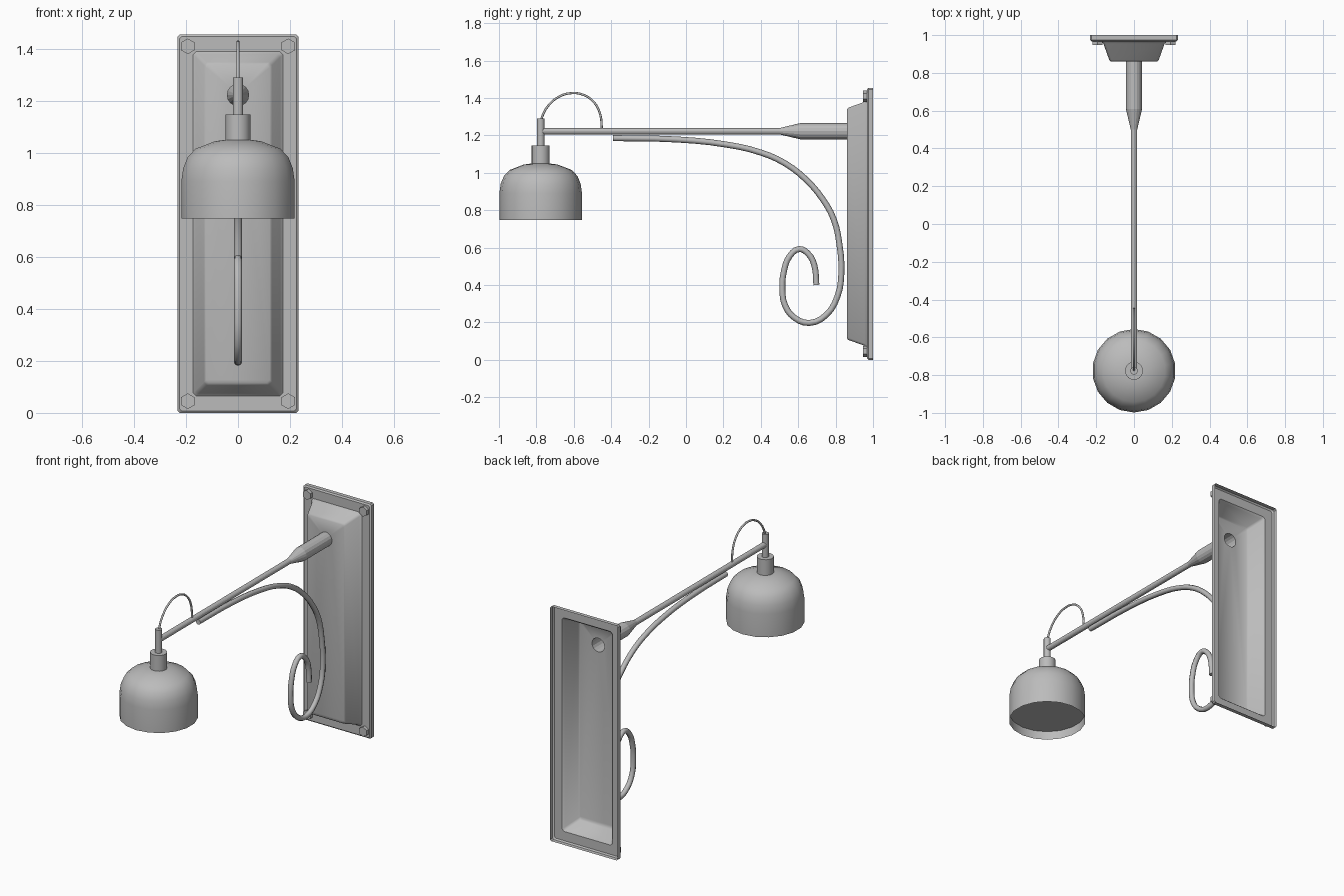
import bpy
import bmesh
import math
from mathutils import Matrix, Vector

cube = bpy.data.objects.get("Cube")
if cube:
    bpy.data.objects.remove(cube, do_unlink=True)

metal = bpy.data.materials.new("grey_metal")
metal.use_nodes = True
GREY = (0.5, 0.5, 0.5, 1)
metal.diffuse_color = GREY
metal.node_tree.nodes["Principled BSDF"].inputs["Base Color"].default_value = GREY

LAMP_Y, ARM_Z, MID_Z = -0.777, 1.222, 0.727


def finish(obj, angle=35):
    obj.data.materials.clear()
    obj.data.materials.append(metal)
    bpy.ops.object.select_all(action="DESELECT")
    obj.select_set(True)
    bpy.context.view_layer.objects.active = obj
    if obj.type == "CURVE":
        bpy.ops.object.convert(target="MESH")
    bpy.ops.object.shade_smooth_by_angle(angle=math.radians(angle))
    return obj


def add_mesh(name, bm, angle=35):
    mesh = bpy.data.meshes.new(name)
    bm.to_mesh(mesh)
    bm.free()
    obj = bpy.data.objects.new(name, mesh)
    bpy.context.collection.objects.link(obj)
    return finish(obj, angle)


def bridge(bm, a, b):
    n = len(a)
    for i in range(n):
        j = (i + 1) % n
        bm.faces.new((a[i], a[j], b[j], b[i]))


def lathe(name, profile, sides, matrix, caps=(True, True), angle=35):
    """Revolve (radius, height) points about z, then place with a matrix."""
    bm = bmesh.new()
    rings = []
    for r, h in profile:
        angles = [math.tau * i / sides for i in range(sides)]
        rings.append([bm.verts.new((r * math.sin(t), -r * math.cos(t), h)) for t in angles])
    for a, b in zip(rings, rings[1:]):
        bridge(bm, a, b)
    if caps[0]:
        bm.faces.new(rings[0][::-1])
    if caps[1]:
        bm.faces.new(rings[-1])
    bm.transform(matrix)
    return add_mesh(name, bm, angle)


def tube(name, points, radius):
    """Round bar following (y, z) points in the middle plane."""
    curve = bpy.data.curves.new(name, "CURVE")
    curve.dimensions = "3D"
    curve.bevel_depth = radius
    curve.bevel_resolution = 2
    curve.use_fill_caps = True
    curve.resolution_u = 3
    spline = curve.splines.new("BEZIER")
    spline.bezier_points.add(len(points) - 1)
    for p, (y, z) in zip(spline.bezier_points, points):
        p.co = (0, y, z)
        p.handle_left_type = p.handle_right_type = "AUTO"
    obj = bpy.data.objects.new(name, curve)
    bpy.context.collection.objects.link(obj)
    return finish(obj, 50)


# Wall plate: pressed sheet, open at the back, with a round hole for the arm
def plate_ring(bm, half_x, half_z, y, chamfer):
    ring = []
    for sx, sz in ((-1, -1), (1, -1), (1, 1), (-1, 1)):
        along = Vector((-sx * chamfer, 0, 0))
        up = Vector((0, 0, -sz * chamfer))
        corner = Vector((sx * half_x, y, MID_Z + sz * half_z))
        pair = [corner + up, corner + along]
        ring += [bm.verts.new(c) for c in (pair if sx == sz else pair[::-1])]
    return ring


bm = bmesh.new()
sections = ((0.232, 0.727, 1.0, 0.008), (0.232, 0.727, 0.975, 0.008),
            (0.224, 0.719, 0.967, 0.008), (0.172, 0.662, 0.967, 0.012),
            (0.162, 0.652, 0.955, 0.012), (0.131, 0.621, 0.868, 0.012),
            (0.122, 0.612, 0.86, 0.012))
rings = [plate_ring(bm, *s) for s in sections]
for a, b in zip(rings, rings[1:]):
    bridge(bm, a, b)
hole = [bm.verts.new((0.043 * math.sin(math.tau * i / 16), 0.86,
                      ARM_Z - 0.043 * math.cos(math.tau * i / 16))) for i in range(16)]
edges = [bm.edges.new((hole[i - 1], hole[i])) for i in range(16)]
edges += [bm.edges.get((rings[-1][i - 1], rings[-1][i])) for i in range(8)]
bmesh.ops.triangle_fill(bm, edges=edges, use_beauty=True)
bmesh.ops.recalc_face_normals(bm, faces=bm.faces)
bm.normal_update()
if max(bm.faces, key=lambda f: -f.calc_center_median().y).normal.y > 0:
    bmesh.ops.reverse_faces(bm, faces=bm.faces)
add_mesh("wall_plate", bm)

# Four hexagonal bolts in the plate corners
face_front = Matrix.Rotation(math.pi / 2, 4, "X")
for sx, side in ((-1, "right"), (1, "left")):
    for sz, level in ((-1, "lower"), (1, "upper")):
        place = Matrix.Translation((sx * 0.193, 0.967, MID_Z + sz * 0.682)) @ face_front
        lathe(f"{level}_{side}_bolt", ((0.03, 0), (0.03, 0.02)), 6, place)

# Straight arm with a thick socket, left open at the wall
lathe("arm", ((0.043, 0), (0.043, 0.25), (0.017, 0.36), (0.017, 1.632)), 16,
      Matrix.Translation((0, 0.86, ARM_Z)) @ face_front, (False, True), 10)

# Scrolled brace under the arm
tube("scroll_brace", ((-0.39, 1.185), (-0.05, 1.178), (0.22, 1.15), (0.4, 1.108),
                      (0.53, 1.05), (0.64, 0.965), (0.73, 0.86), (0.79, 0.75),
                      (0.82, 0.62), (0.83, 0.45), (0.81, 0.34), (0.75, 0.24),
                      (0.66, 0.197), (0.58, 0.225), (0.53, 0.29), (0.515, 0.38),
                      (0.525, 0.48), (0.555, 0.555), (0.605, 0.592), (0.65, 0.57),
                      (0.685, 0.51), (0.697, 0.4)), 0.016)

# Cable looping from the arm into the lamp stem
tube("cable", ((-0.45, 1.235), (-0.458, 1.31), (-0.49, 1.375), (-0.545, 1.415),
               (-0.61, 1.426), (-0.68, 1.406), (-0.735, 1.36), (-0.765, 1.31),
               (-0.777, 1.27)), 0.006)

# Hanging lamp: stem, neck, domed shade and recessed diffuser
lamp = Matrix.Translation((0, LAMP_Y, 0))
lathe("lamp_stem", ((0.02, 1.14), (0.02, 1.29)), 16, lamp)
lathe("lamp_neck", ((0.048, 1.03), (0.048, 1.147)), 18, lamp)
lathe("lamp_shade", ((0.221, 0.747), (0.221, 0.89), (0.214, 0.94), (0.197, 0.982),
                     (0.166, 1.015), (0.09, 1.044), (0.045, 1.05)), 18, lamp, (False, True))
lathe("lamp_diffuser", ((0.22, 0.8), (0.22, 0.803)), 18, lamp)
